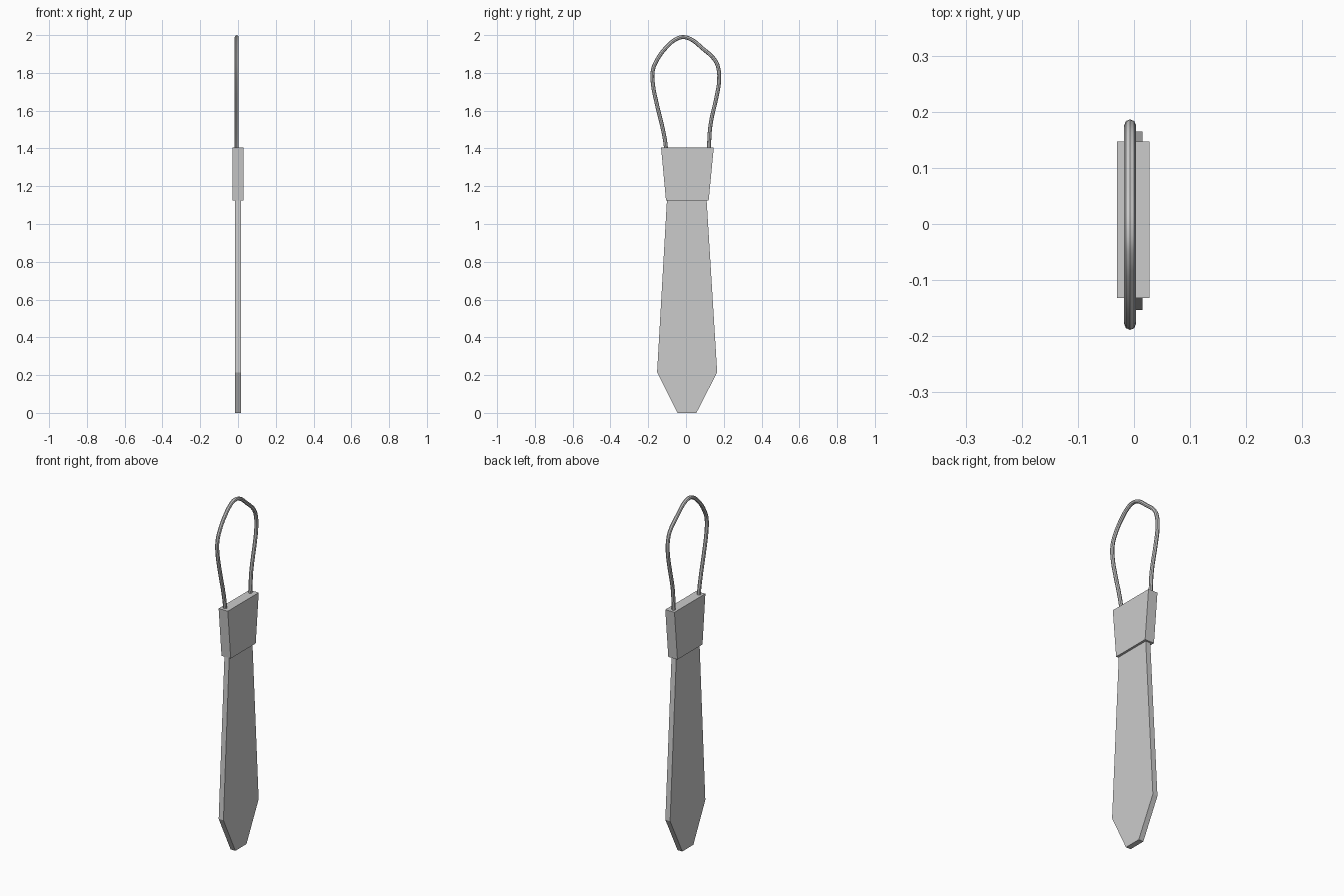
import bpy, bmesh
from mathutils import Vector

if "Cube" in bpy.data.objects:
    bpy.data.objects.remove(bpy.data.objects["Cube"])


def slab(name, outline, x0, x1):
    """Extrude a (y, z) outline from x0 to x1."""
    bm = bmesh.new()
    face = bm.faces.new([bm.verts.new((x0, y, z)) for y, z in outline])
    ext = bmesh.ops.extrude_face_region(bm, geom=[face])
    moved = [v for v in ext["geom"] if isinstance(v, bmesh.types.BMVert)]
    bmesh.ops.translate(bm, verts=moved, vec=(x1 - x0, 0, 0))
    bmesh.ops.recalc_face_normals(bm, faces=bm.faces)
    mesh = bpy.data.meshes.new(name)
    bm.to_mesh(mesh)
    bm.free()
    obj = bpy.data.objects.new(name, mesh)
    bpy.context.collection.objects.link(obj)
    return obj


# Long tapering blade with a blunt tip, tucked into the knot
slab("tie_blade", [(-0.045, 0), (0.055, 0), (0.165, 0.215), (0.107, 1.16),
                   (-0.099, 1.16), (-0.153, 0.215)], -0.015, 0.015)

# Knot, wider at the top
slab("tie_knot", [(-0.106, 1.125), (0.12, 1.125), (0.147, 1.405),
                  (-0.132, 1.405)], -0.03, 0.028)

# Neck loop: a thin cord rising out of the knot
path = [(-0.105, 1.37), (-0.108, 1.42), (-0.12, 1.49), (-0.155, 1.637),
        (-0.175, 1.74), (-0.176, 1.81), (-0.158, 1.86), (-0.10, 1.94),
        (-0.05, 1.98), (-0.02, 1.989), (0.02, 1.981), (0.087, 1.93),
        (0.155, 1.865), (0.172, 1.82), (0.175, 1.755), (0.162, 1.675),
        (0.13, 1.527), (0.122, 1.42), (0.12, 1.37)]
curve = bpy.data.curves.new("neck_loop", "CURVE")
curve.dimensions = "3D"
curve.bevel_depth = 0.0105
curve.bevel_resolution = 2
curve.resolution_u = 4
curve.use_fill_caps = True
spline = curve.splines.new("BEZIER")
spline.bezier_points.add(len(path) - 1)
for p, (y, z) in zip(spline.bezier_points, path):
    p.co = Vector((-0.007, y, z))
    p.handle_left_type = p.handle_right_type = "AUTO"
loop = bpy.data.objects.new("neck_loop", curve)
bpy.context.collection.objects.link(loop)

# Turn the cord into a smooth mesh
bpy.context.view_layer.objects.active = loop
loop.select_set(True)
bpy.ops.object.convert(target="MESH")
bpy.ops.object.shade_smooth_by_angle()
